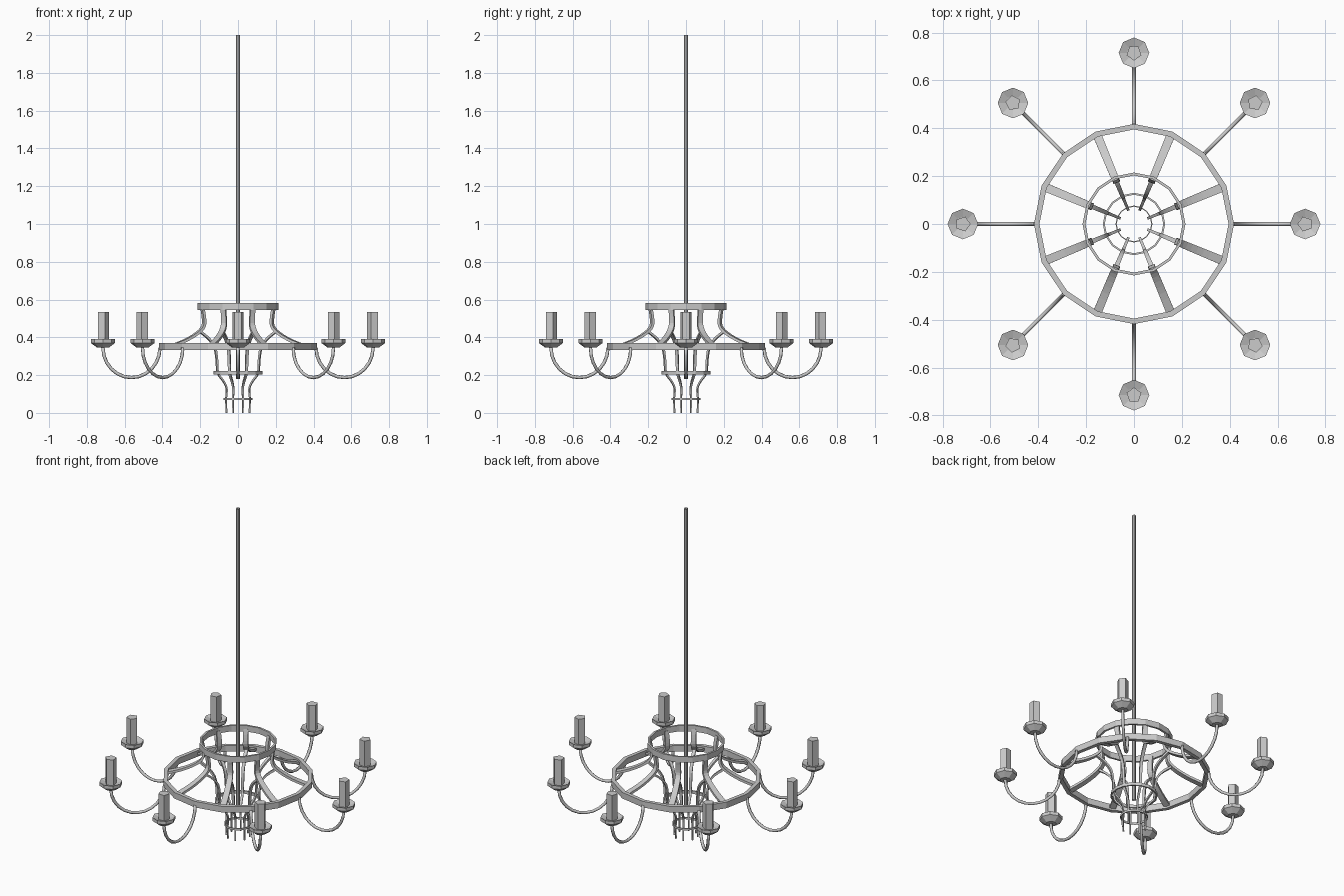
import bpy, bmesh
from math import sin, cos, pi, radians
from mathutils import Vector

if "Cube" in bpy.data.objects:
    bpy.data.objects.remove(bpy.data.objects["Cube"])

iron = bpy.data.materials.new("light_grey_iron")
iron.use_nodes = True
COLOUR = (0.6, 0.6, 0.6, 1)
iron.diffuse_color = COLOUR
iron.node_tree.nodes["Principled BSDF"].inputs["Base Color"].default_value = COLOUR


def finish(name, bm, angle=0):
    """Turn a bmesh into an object rotated about the vertical axis."""
    bmesh.ops.recalc_face_normals(bm, faces=bm.faces)
    mesh = bpy.data.meshes.new(name)
    bm.to_mesh(mesh)
    bm.free()
    mesh.materials.append(iron)
    ob = bpy.data.objects.new(name, mesh)
    ob.rotation_euler.z = angle
    bpy.context.collection.objects.link(ob)
    return ob


def loft(bm, sections, close=False, caps=False):
    """Bridge rows of points; close joins the last row to the first."""
    rows = [[bm.verts.new(p) for p in s] for s in sections]
    n = len(rows[0])
    pairs = list(zip(rows, rows[1:])) + ([(rows[-1], rows[0])] if close else [])
    for a, b in pairs:
        for i in range(n):
            j = (i + 1) % n
            bm.faces.new((a[i], a[j], b[j], b[i]))
    if caps:
        bm.faces.new(rows[0])
        bm.faces.new(rows[-1])


def circle(r, z, sides, x=0, turn=0):
    return [Vector((x + r * cos(turn + 2 * pi * i / sides),
                    r * sin(turn + 2 * pi * i / sides), z)) for i in range(sides)]


def ring(name, outer, inner, z0, z1):
    bm = bmesh.new()
    loft(bm, [circle(r, z, 16) for r, z in
              ((outer, z0), (outer, z1), (inner, z1), (inner, z0))], close=True)
    finish(name, bm)


def smooth_path(pts, steps=3):
    """Catmull-Rom interpolation through the control points."""
    p = [Vector(q) for q in pts]
    p = [2 * p[0] - p[1]] + p + [2 * p[-1] - p[-2]]
    out = []
    for a, b, c, d in zip(p, p[1:], p[2:], p[3:]):
        for k in range(steps):
            t = k / steps
            out.append(0.5 * (2 * b + (c - a) * t + (2 * a - 5 * b + 4 * c - d) * t * t
                              + (3 * b - a - 3 * c + d) * t ** 3))
    return out + [p[-2]]


def strap(name, pts, w0, w1, t0, t1, angle):
    """Tapering flat bar along a path of (radius, height)."""
    path = smooth_path([(r, 0, z) for r, z in pts])
    sections = []
    for i, p in enumerate(path):
        f = i / (len(path) - 1)
        w, t = (w0 + (w1 - w0) * f) / 2, (t0 + (t1 - t0) * f) / 2
        d = (path[min(i + 1, len(path) - 1)] - path[max(i - 1, 0)]).normalized()
        n, s = Vector((-d.z, 0, d.x)) * t, Vector((0, w, 0))
        sections.append([p + n + s, p + n - s, p - n - s, p - n + s])
    bm = bmesh.new()
    loft(bm, sections, caps=True)
    finish(name, bm, angle)


# Hanging rod, open at both ends
bm = bmesh.new()
loft(bm, [circle(0.01, 0.18, 8), circle(0.01, 2.0, 8)])
finish("hanging_rod", bm)

# Hoops of the frame
ring("large_hoop", 0.418, 0.395, 0.333, 0.37)
ring("top_hoop", 0.215, 0.203, 0.545, 0.581)
ring("basket_hoop", 0.13, 0.122, 0.203, 0.221)
ring("bottom_hoop", 0.077, 0.072, 0.068, 0.08)

# Frame straps
UPPER = [(0.205, 0.56), (0.196, 0.51), (0.197, 0.46), (0.235, 0.42),
         (0.31, 0.38), (0.398, 0.35)]
LOWER = [(0.215, 0.43), (0.165, 0.39), (0.133, 0.345), (0.121, 0.28), (0.116, 0.212),
         (0.085, 0.17), (0.065, 0.13), (0.068, 0.075), (0.066, 0)]
for k in range(8):
    a = radians(22.5 + 45 * k)
    strap("upper_strap", UPPER, 0.026, 0.036, 0.014, 0.014, a)
    strap("lower_strap", LOWER, 0.02, 0.007, 0.012, 0.007, a)

# Arms, each with a drip dish and a candle
ARM_R, END = 0.151, 0.715
for k in range(8):
    a = radians(45 * k)
    sections = []
    for i in range(13):
        u = pi + pi * i / 12
        out = Vector((cos(u), 0, sin(u)))
        centre = Vector((END - ARM_R, 0, 0.345)) + Vector((out.x * ARM_R, 0, out.z * 0.158))
        sections.append([centre + 0.009 * (out * cos(v) + Vector((0, sin(v), 0)))
                         for v in (2 * pi * j / 6 for j in range(6))])
    bm = bmesh.new()
    loft(bm, sections, caps=True)
    arm = finish("arm", bm, a)
    arm.data.shade_smooth()

    bm = bmesh.new()
    dish = ((0.03, 0.345), (0.064, 0.37), (0.064, 0.39), (0.03, 0.378))
    loft(bm, [circle(r, z, 8, END) for r, z in dish], caps=True)
    finish("drip_dish", bm, a)

    bm = bmesh.new()
    loft(bm, [circle(0.032, z, 5, END, pi) for z in (0.375, 0.534)], caps=True)
    finish("candle", bm, a)
